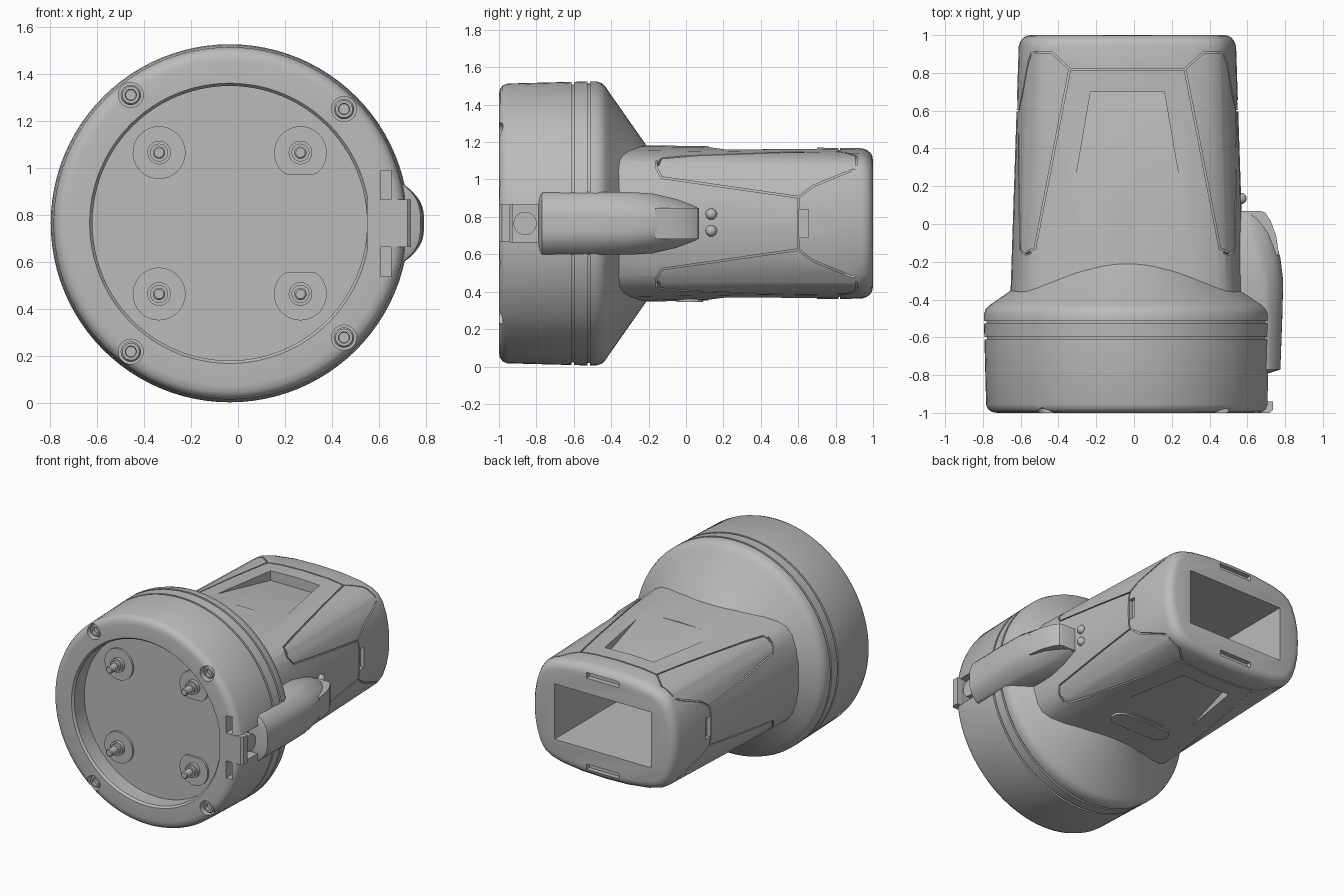
import bpy, bmesh, math
from mathutils import Vector, Matrix

cube = bpy.data.objects.get("Cube")
if cube:
    bpy.data.objects.remove(cube)

grey = bpy.data.materials.new("light_grey_plastic")
grey.use_nodes = True
COLOUR = (0.5, 0.5, 0.5, 1)
grey.diffuse_color = COLOUR
grey.node_tree.nodes["Principled BSDF"].inputs["Base Color"].default_value = COLOUR

CX, CZ = -0.035, 0.765   # centre line of the lamp


def make(name, bm):
    bmesh.ops.recalc_face_normals(bm, faces=bm.faces)
    mesh = bpy.data.meshes.new(name)
    bm.to_mesh(mesh)
    bm.free()
    mesh.materials.append(grey)
    ob = bpy.data.objects.new(name, mesh)
    bpy.context.collection.objects.link(ob)
    return ob


def activate(ob):
    bpy.ops.object.select_all(action='DESELECT')
    ob.select_set(True)
    bpy.context.view_layer.objects.active = ob


def smooth(ob, angle=32):
    activate(ob)
    bpy.ops.object.shade_smooth_by_angle(angle=math.radians(angle))


def cut(ob, cutter, keep=False):
    cutter.hide_render = True
    mod = ob.modifiers.new("cut", 'BOOLEAN')
    mod.operation, mod.object, mod.solver = 'DIFFERENCE', cutter, 'EXACT'
    mod.use_self = True
    activate(ob)
    bpy.ops.object.modifier_apply(modifier=mod.name)
    if not keep:
        bpy.data.objects.remove(cutter)


def loft(bm, rings):
    loops = [[bm.verts.new(p) for p in ring] for ring in rings]
    n = len(loops[0])
    for a, b in zip(loops, loops[1:]):
        for i in range(n):
            bm.faces.new((a[i], a[(i + 1) % n], b[(i + 1) % n], b[i]))
    bm.faces.new(loops[0])
    bm.faces.new(loops[-1])


def add_box(bm, lo, hi):
    lo, hi = Vector(lo), Vector(hi)
    bmesh.ops.create_cube(bm, size=1, matrix=Matrix.Translation((lo + hi) / 2)
                          @ Matrix.Diagonal((hi - lo).to_4d()))


def lathe(bm, profile, x=CX, z=CZ, n=96):
    """Solid turned about a front-to-back axis; profile is (y, radius)."""
    loft(bm, [[(x + r * math.cos(i * math.tau / n), y, z + r * math.sin(i * math.tau / n))
               for i in range(n)] for y, r in profile])


# Lamp head: recessed face, rounded rim, two grooves, cone
def groove(y, r):
    return [(y - .007, r), (y - .006, r - .013), (y + .006, r - .013), (y + .007, r)]

head_profile = [(-.87, .583), (-.985, .583), (-1, .595), (-1, .69), (-.995, .718), (-.98, .738),
                (-.955, .748), *groove(-.605, .757), *groove(-.52, .76), (-.48, .76),
                (-.45, .75), (-.43, .73), (-.41, .7), (-.21, .415), (-.16, .36)]
bm = bmesh.new()
lathe(bm, head_profile)
head = make("lamp_head", bm)

screws = [(-.455, 1.31), (.45, 1.25), (.45, .28), (-.455, .22)]
bm = bmesh.new()
for x, z in screws:
    lathe(bm, [(-1.1, .053), (-.93, .053)], x, z, 32)
add_box(bm, (.71, -.97, CZ - .3), (.9, -.3, CZ + .3))      # flat under the latch
add_box(bm, (.605, -1.1, CZ - .225), (.65, -.93, CZ + .225))  # slot behind the hook
add_box(bm, (.64, -1.1, CZ - .1), (.9, -.78, CZ + .1))     # catch pocket
cut(head, make("head_cutter", bm))
smooth(head)

for i, (x, z) in enumerate(screws):
    bm = bmesh.new()
    lathe(bm, [(-.92, .043), (-.97, .043), (-.98, .036), (-.98, .024), (-.96, .022)], x, z, 32)
    smooth(make(f"rim_screw_{i + 1}", bm))

# Contact studs on the recessed face
for i, (sx, sz) in enumerate([(-1, 1), (1, 1), (1, -1), (-1, -1)]):
    x, z = CX + .3 * sx, CZ + .3 * sz
    bm = bmesh.new()
    lathe(bm, [(-.86, .112), (-.885, .112)], x, z, 48)
    if sx > 0:                                             # flat side on the washer
        for v in bm.verts:
            v.co.z = z + sz * max(sz * (v.co.z - z), -.092)
    smooth(make(f"stud_washer_{i + 1}", bm))
    bm = bmesh.new()
    lathe(bm, [(-.86, .05), (-.91, .05), (-.91, .038), (-.93, .038), (-.93, .026),
               (-.99, .026), (-.995, .02)], x, z, 32)
    smooth(make(f"stud_{i + 1}", bm))

# Battery body: tapered rounded box with a core that backs its panel gaps
QUARTER = [(0, .42), (.2, .414), (.38, .392), (.47, .367), (.525, .335), (.565, .28),
           (.597, .19), (.615, .1), (.62, 0)]
OUTLINE = QUARTER + [(x, -z) for x, z in QUARTER[-2::-1]]
OUTLINE += [(-x, z) for x, z in OUTLINE[-2:0:-1]]


def body_ring(y, inset):
    t = (y + .4) / 1.4
    kx, kz = 1 - .075 * t - inset / .6, 1 - .045 * t - inset / .4
    return [(CX + x * kx, y, CZ + z * kz) for x, z in OUTLINE]


def body_mesh(name, inset, back):
    bm = bmesh.new()
    ends = [(.94, 0), (.965, .007), (.985, .021), (.995, .037), (1, .055)]
    loft(bm, [body_ring(-.4, inset)] + [body_ring(y - back, d + inset) for y, d in ends])
    return make(name, bm)

body = body_mesh("battery_body", 0, 0)
core = body_mesh("body_core", .011, .012)

# Panel gaps: polylines on the top (x, y) and on the side (y, z), mirrored
TOP = [[(0, .82), (.305, .82), (.405, .91), (.6, .91)], [(.305, .82), (.49, -.13), (.55, -.155), (.64, -.15)]]
SIDE = [[(.9, .29), (.68, .2), (.6, .14), (.6, 0)], [(.6, .14), (-.13, .245), (-.16, .3), (-.15, .38)]]


def ribbon(bm, p, q, depth, out):
    """Thin upright slab joining p and q, reaching the given way along out."""
    d = (q - p).normalized()
    rot = Matrix((d, out.cross(d), out)).transposed().to_4x4()
    size = Matrix.Diagonal(((q - p).length + .008, .009, depth, 1))
    bmesh.ops.create_cube(bm, size=1, matrix=Matrix.Translation((p + q) / 2) @ rot @ size)

bm = bmesh.new()
for sx in (1, -1):
    for sz in (1, -1):
        for line in TOP:
            pts = [Vector((CX + sx * x, y, CZ + sz * .4)) for x, y in line]
            for p, q in zip(pts, pts[1:]):
                ribbon(bm, p, q, .18, Vector((0, 0, 1)))
        for line in SIDE:
            pts = [Vector((CX + sx * .59, y, CZ + sz * z)) for y, z in line]
            for p, q in zip(pts, pts[1:]):
                ribbon(bm, p, q, .16, Vector((1, 0, 0)))
cut(body, make("gap_cutter", bm))

# Open rear bay, ramped finger recesses and small notches
bm = bmesh.new()
add_box(bm, (CX - .385, -.1, CZ - .2), (CX + .385, 1.1, CZ + .2))
for s in (1, -1):
    top = CZ + s * .6
    loft(bm, [[(CX - w, y, CZ + s * z), (CX + w, y, CZ + s * z), (CX + w, y, top), (CX - w, y, top)]
              for y, w, z in ((.12, .295, .408), (.7, .195, .33))])
    add_box(bm, (CX - .13, .965, CZ + s * .33 - .02), (CX + .13, 1.1, CZ + s * .33 + .02))
    x = CX + s * .595
    add_box(bm, (x - .04, .605, CZ - .075), (x + .04, .655, CZ + .075))
bay = make("bay_cutter", bm)
cut(body, bay, keep=True)
cut(core, bay)
smooth(body)
smooth(core)

# Oval pad underneath
bm = bmesh.new()
oval = []
for i in range(32):
    a = (i + .5) * math.tau / 32
    oval.append((CX + math.copysign(.16, math.cos(a)) + .07 * math.cos(a), .02 + .07 * math.sin(a)))
loft(bm, [[(x, y, z) for x, y in oval] for z in (.4, .345)])
smooth(make("underside_pad", bm))

# Side latch: bowed cover that narrows towards the rear
bm = bmesh.new()
rings = []
for y, h, edge, outer in [(-.79, .155, .68, .715), (-.77, .165, .7, .775), (-.5, .167, .7, .785),
                          (-.3, .167, .69, .79), (-.18, .16, .66, .775), (-.05, .13, .62, .74),
                          (.03, .1, .6, .705), (.06, .085, .59, .68)]:
    arc = [(edge + (outer - edge) * (1 - abs(i / 10) ** 3), y, CZ + h * i / 10) for i in range(-10, 11)]
    rings.append(arc + [(.5, y, CZ + h), (.5, y, CZ - h)])
loft(bm, rings)
smooth(make("latch_cover", bm), 40)

# Latch tab, following the slope of the cover
bm = bmesh.new()
loft(bm, [[(.55, y, CZ - .082), (x, y, CZ - .082), (x, y, CZ + .082), (.55, y, CZ + .082)]
          for y, x in ((-.165, .768), (-.06, .752), (.02, .722), (.06, .695), (.07, .67))])
smooth(make("latch_tab", bm))

# Front hook over the rim, with its pivot
bm = bmesh.new()
loft(bm, [[(x, y, CZ + s) for x, y in [(.548, -.9), (.548, -1), (.72, -1), (.735, -.985),
                                       (.735, -.94), (.70, -.94), (.62, -.95), (.6, -.9)]]
          for s in (-.1, .1)])
make("front_hook", bm)
bm = bmesh.new()
bmesh.ops.create_cone(bm, cap_ends=True, segments=32, radius1=.062, radius2=.062, depth=.1,
                      matrix=Matrix.Translation((.65, -.86, CZ)) @ Matrix.Rotation(math.pi / 2, 4, 'Y'))
smooth(make("hook_pivot", bm))

# Two round indicator buttons
for name, z in (("upper_button", .815), ("lower_button", .725)):
    bm = bmesh.new()
    bmesh.ops.create_uvsphere(bm, u_segments=24, v_segments=12, radius=.03,
                              matrix=Matrix.Translation((.566, .135, z)))
    smooth(make(name, bm), 60)
